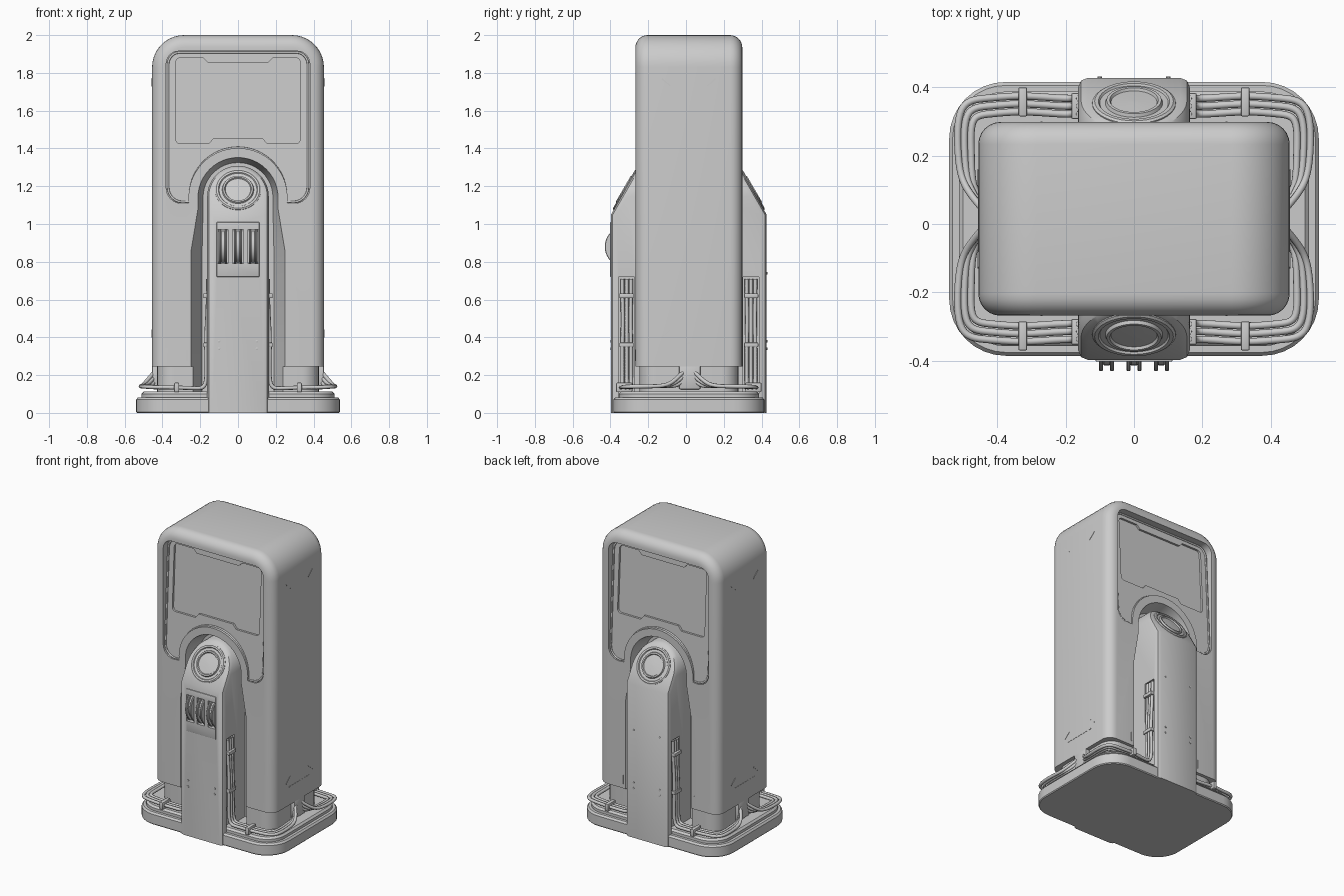
import bpy, bmesh
from math import sin, cos, pi, radians
from mathutils import Matrix, Vector

if "Cube" in bpy.data.objects:
    bpy.data.objects.remove(bpy.data.objects["Cube"])

YC = 0.015          # the model is built symmetric about y=0, then shifted
HD = 0.283          # half depth of the cabinet


def finish(name, bm, angle=32):
    bmesh.ops.recalc_face_normals(bm, faces=bm.faces)
    me = bpy.data.meshes.new(name)
    bm.to_mesh(me)
    bm.free()
    ob = bpy.data.objects.new(name, me)
    bpy.context.collection.objects.link(ob)
    smooth(ob, angle)
    return ob


def smooth(ob, angle=32):
    bpy.ops.object.select_all(action='DESELECT')
    ob.select_set(True)
    bpy.context.view_layer.objects.active = ob
    bpy.ops.object.shade_smooth_by_angle(angle=radians(angle))


def loft_bm(rings):
    bm = bmesh.new()
    vs = [[bm.verts.new(p) for p in r] for r in rings]
    n = len(vs[0])
    for a, b in zip(vs, vs[1:]):
        for i in range(n):
            bm.faces.new((a[i], a[(i + 1) % n], b[(i + 1) % n], b[i]))
    bm.faces.new(vs[0])
    bm.faces.new(vs[-1])
    bmesh.ops.recalc_face_normals(bm, faces=bm.faces)
    return bm


def loft(name, rings):
    return finish(name, loft_bm(rings))


def box(name, c, s, rot=Matrix(), bevel=0.0):
    bm = bmesh.new()
    bmesh.ops.create_cube(bm, size=1, matrix=Matrix.Translation(c) @ rot @ Matrix.Diagonal((*s, 1)))
    if bevel:
        bmesh.ops.bevel(bm, geom=bm.edges[:], offset=bevel, segments=2, affect='EDGES', profile=0.5)
    return finish(name, bm)


def lathe(name, prof, mat, n=40):
    rings = [[mat @ Vector((r * cos(2 * pi * i / n), r * sin(2 * pi * i / n), h)) for i in range(n)]
             for r, h in prof]
    return loft(name, rings)


def arc(cx, cy, r, a0, a1, n):
    return [(cx + r * cos(radians(a0 + (a1 - a0) * i / n)),
             cy + r * sin(radians(a0 + (a1 - a0) * i / n))) for i in range(n + 1)]


def rrect(hx, hy, r, n=8):
    return (arc(hx - r, hy - r, r, 0, 90, n) + arc(r - hx, hy - r, r, 90, 180, n)
            + arc(r - hx, r - hy, r, 180, 270, n) + arc(hx - r, r - hy, r, 270, 360, n))


def tube(name, pts, r, cyclic=False, kind='NURBS'):
    cu = bpy.data.curves.new(name, 'CURVE')
    cu.dimensions, cu.bevel_depth, cu.bevel_resolution, cu.resolution_u = '3D', r, 2, 6
    sp = cu.splines.new(kind)
    sp.points.add(len(pts) - 1)
    for p, q in zip(sp.points, pts):
        p.co = (*q, 1)
    sp.use_cyclic_u = cyclic
    if kind == 'NURBS':
        sp.order_u, sp.use_endpoint_u = 4, True
    ob = bpy.data.objects.new(name, cu)
    bpy.context.collection.objects.link(ob)
    return ob


def twin(ob):
    # copy for the rear face
    c = ob.copy()
    c.data = ob.data.copy()
    c.name = ob.name + "_rear"
    c.rotation_euler.z = pi
    bpy.context.collection.objects.link(c)
    return c


def cut(ob, cutters):
    for c in cutters:
        m = ob.modifiers.new("cut", 'BOOLEAN')
        m.object, m.operation, m.solver = c, 'DIFFERENCE', 'EXACT'
        bpy.ops.object.select_all(action='DESELECT')
        bpy.context.view_layer.objects.active = ob
        ob.select_set(True)
        bpy.ops.object.modifier_apply(modifier=m.name)
    smooth(ob)


# base plate in two tiers
def plate(name, levels):
    return loft(name, [[(x, y, z) for x, y in rrect(0.54 - i, 0.40 - i, 0.165 - i)] for i, z in levels])


plate("base_plate", [(0.005, 0), (0, 0.006), (0, 0.07), (0.01, 0.082)])
plate("base_upper_tier", [(0.028, 0.07), (0.028, 0.1), (0.04, 0.112)])

# cabinet: arched slab with rounded front and rear rims
prof = [(0.455, 0.1)] + arc(0.285, 1.83, 0.17, 0, 90, 10) + arc(-0.285, 1.83, 0.17, 90, 180, 10) + [(-0.455, 0.1)]
bm = loft_bm([[(x, y, z) for x, z in prof] for y in (-HD, HD)])
rim = [e for e in bm.edges if abs(e.verts[0].co.y - e.verts[1].co.y) < 1e-5]
bmesh.ops.bevel(bm, geom=rim, offset=0.065, segments=6, profile=0.5, affect='EDGES')
bmesh.ops.bisect_plane(bm, geom=bm.verts[:] + bm.edges[:] + bm.faces[:],
                       plane_co=(0, 0, 0.245), plane_no=(0, 0, 1), clear_inner=True)
bmesh.ops.holes_fill(bm, edges=bm.edges[:])
cabinet = finish("cabinet", bm)
neck = loft("cabinet_neck", [[(x, y, z) for x, y in rrect(0.428, 0.262, 0.09)] for z in (0.1, 0.26)])


# channel around the column
def channel(w, wt, r):
    return [(w, 0.05), (w, 0.85), (wt, 1.08)] + arc(0, 1.14, r, 0, 180, 24) + [(-wt, 1.08), (-w, 0.85), (-w, 0.05)]


ch_f, ch_b = channel(0.25, 0.212, 0.212), channel(0.19, 0.185, 0.185)
chan = loft("channel_cutter", [[(x, -0.5, z) for x, z in ch_f], [(x, -HD, z) for x, z in ch_f],
                               [(x, -0.17, z) for x, z in ch_b]])

# leaning display panel recess and the display itself
panel = (arc(0.315, 1.85, 0.065, 0, 90, 6) + arc(-0.315, 1.85, 0.065, 90, 180, 6)
         + arc(-0.30, 1.19, 0.08, 180, 270, 6) + arc(0, 1.14, 0.262, 186, -6, 28)
         + arc(0.30, 1.19, 0.08, 270, 360, 6))


def lean(z):
    return -HD + 0.01 + 0.04 * (z - 1.1) / 0.8


pan = loft("panel_cutter", [[(x, -0.5, z) for x, z in panel], [(x, lean(z), z) for x, z in panel]])
half = [(0.13, 1.455), (0.155, 1.425)] + arc(0.305, 1.45, 0.025, 270, 360, 4) \
    + arc(0.305, 1.855, 0.025, 0, 90, 4) + [(0.185, 1.88), (0.16, 1.855)]
screen = half + [(-x, z) for x, z in reversed(half)]
scr = loft("display_cutter", [[(x, -0.5, z) for x, z in screen], [(x, lean(z) + 0.014, z) for x, z in screen]])
cutters = [chan, pan, scr]
cutters += [twin(c) for c in cutters]
cut(cabinet, cutters)
cut(neck, [cutters[0], cutters[3]])
for c in cutters:
    bpy.data.objects.remove(c)
twin(tube("panel_bead", [(x * 0.975, lean(z) - 0.002, 1.5 + (z - 1.5) * 0.985) for x, z in panel],
          0.006, True, 'POLY'))

# column with sloped head and chamfered front rim
col = [(0.163, 0.0)] + arc(0, 1.145, 0.163, 0, 180, 28) + [(-0.163, 0.0)]
bm = loft_bm([[(x, y, z) for x, z in col] for y in (-0.412, -0.14)])
bmesh.ops.bisect_plane(bm, geom=bm.verts[:] + bm.edges[:] + bm.faces[:], plane_co=(0, -0.412, 1.05),
                       plane_no=(0, -cos(pi / 6), sin(pi / 6)), clear_outer=True)
bmesh.ops.holes_fill(bm, edges=bm.edges[:])
bmesh.ops.recalc_face_normals(bm, faces=bm.faces)
bm.normal_update()
rim = [e for e in bm.edges if sum(f.normal.y < -0.3 for f in e.link_faces) == 1
       and max(v.co.z for v in e.verts) > 0.01]
bmesh.ops.bevel(bm, geom=rim, offset=0.028, segments=2, profile=0.5, affect='EDGES')
column = finish("column", bm)
cable_slots = [box("slot_cutter", (s * 0.175, -0.33, 0.41), (0.07, 0.085, 0.62)) for s in (-1, 1)]
cut(column, cable_slots)
rear_column = twin(column)
lever_slots = [box("lever_cutter", (x, -0.41, 0.88), (0.056, 0.07, 0.18)) for x in (-0.08, 0, 0.08)]
cut(column, lever_slots)
lever_frame = box("lever_frame", (0, -0.412, 0.865), (0.225, 0.01, 0.29), bevel=0.003)
cut(lever_frame, lever_slots)
for c in cable_slots + lever_slots:
    bpy.data.objects.remove(c)

# round sensor on each sloped head
tilt = Matrix.Translation((0, -0.337, 1.18)) @ Matrix.Rotation(radians(60), 4, 'X')
twin(lathe("head_sensor", [(0.122, -0.01), (0.122, 0.003), (0.115, 0.008), (0.104, 0.008), (0.1, 0.002),
                           (0.084, 0.002), (0.08, 0.012), (0.071, 0.012), (0.067, 0.004), (0.01, 0.007)], tilt))

# three rounded levers, each with two cheeks and a core
for i, x in enumerate((-0.08, 0, 0.08)):
    for j, (dx, w, r) in enumerate(((-0.016, 0.006, 0.109), (0.016, 0.006, 0.109), (0, 0.011, 0.092))):
        m = Matrix.Translation((x + dx, -0.336, 0.88)) @ Matrix.Rotation(pi / 2, 4, 'Y')
        lathe(f"lever_{i}_{j}", [(r - 0.003, -w), (r, 0.003 - w), (r, w - 0.003), (r - 0.003, w)], m)

# bolts on the column faces
for x in (-0.1, 0.1):
    for z in (0.34, 0.38, 0.74):
        m = Matrix.Translation((x, -0.412, z)) @ Matrix.Rotation(pi / 2, 4, 'X')
        twin(lathe("column_bolt", [(0.007, -0.002), (0.007, 0.003), (0.004, 0.004)], m, 10))

# cables, clips, side sockets and side markings
for s in (-1, 1):
    for i in range(3):
        o = 0.023 * i
        y = -0.306 - o
        path = [(0.158, y, 0.71), (0.158, y, 0.62), (0.163, y - 0.004 + 0.004 * i, 0.5), (0.17, y, 0.38),
                (0.166, y, 0.24), (0.168, y, 0.13), (0.22, y, 0.13), (0.33, y - 0.01, 0.135),
                (0.43, y, 0.135), (0.48 + 0.8 * o, -0.30 - o, 0.14), (0.475 + 0.9 * o, -0.19, 0.14),
                (0.475 + 0.6 * o, -0.1, 0.145), (0.455 + 0.3 * o, -0.06, 0.14 + o), (0.435, -0.02, 0.18 + o)]
        for sy, label in ((1, "front"), (-1, "rear")):
            tube(f"cable_{label}", [(s * px, sy * py, pz) for px, py, pz in path], 0.0105)
    twin(box("floor_clip", (s * 0.325, -0.342, 0.135), (0.026, 0.085, 0.05), bevel=0.005))
    for z in (0.36, 0.62):
        twin(box("column_clip", (s * 0.168, -0.33, z), (0.03, 0.075, 0.024), bevel=0.004))
    box("side_socket", (s * 0.435, 0.005, 0.19), (0.04, 0.115, 0.13), bevel=0.008)
    for y in (-0.12, 0.12):
        for z, a in ((1.75, 1), (0.42, -1)):
            box("side_mark", (s * 0.455, y, z), (0.004, 0.06, 0.007),
                Matrix.Rotation(a * radians(40) * (1 if y > 0 else -1), 4, 'X'))
    box("side_seam", (s * 0.455, 0, 0.37), (0.003, 0.22, 0.005))
    twin(box("cabinet_slit", (s * 0.27, -HD, 0.305), (0.006, 0.003, 0.06)))

for ob in bpy.context.scene.objects:
    ob.location.y += YC
